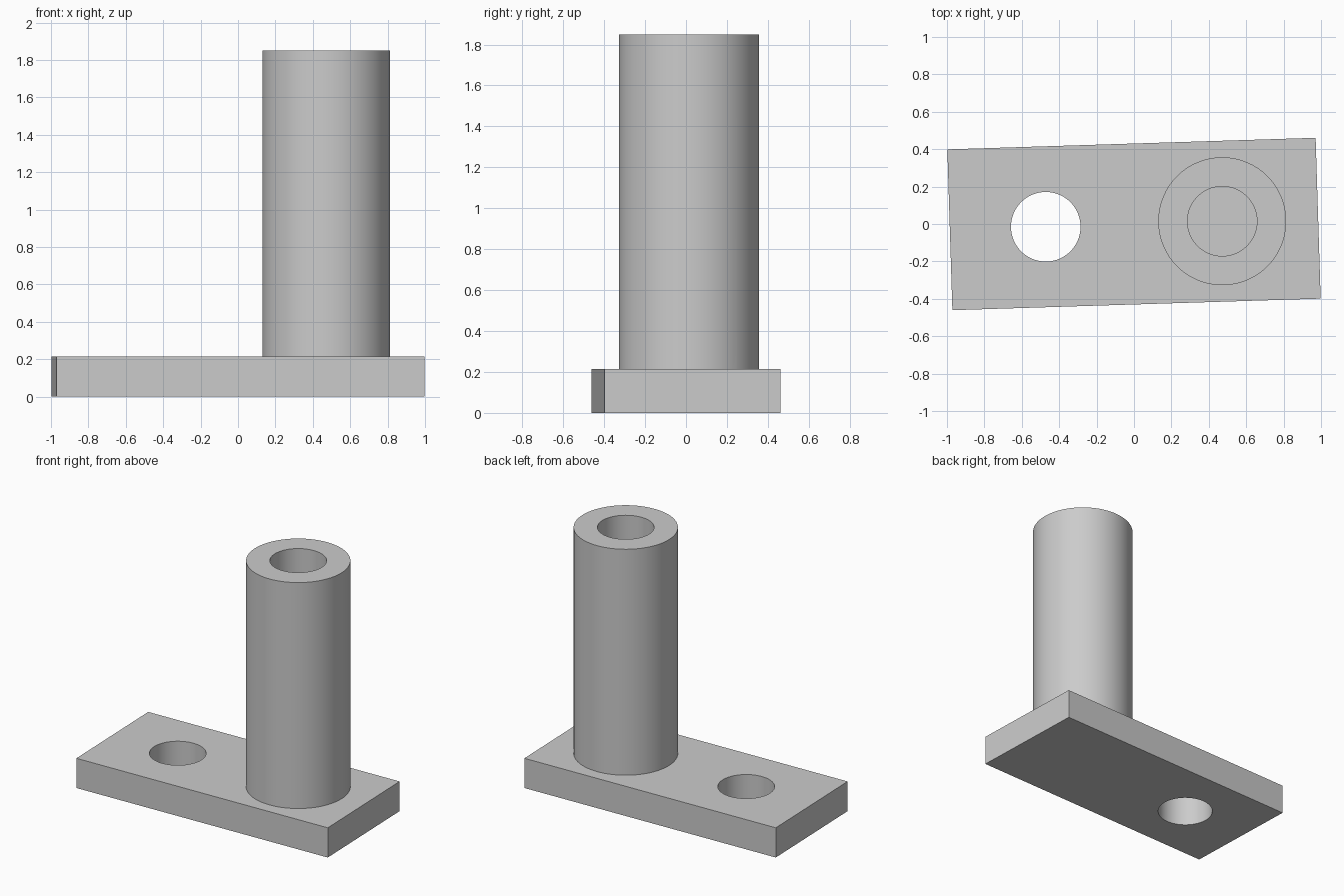
import bpy
import math
from mathutils import Matrix

if "Cube" in bpy.data.objects:
    bpy.data.objects.remove(bpy.data.objects["Cube"], do_unlink=True)

LENGTH, WIDTH, THICK = 1.97, 0.86, 0.215
HEIGHT = 1.85
SPACING = 0.472          # distance of post and hole from the centre
POST_R, BORE_R = 0.342, 0.186
TURN = Matrix.Rotation(math.radians(1.8), 4, "Z")

grey = bpy.data.materials.new("plain grey")
grey.use_nodes = True
colour = (0.6, 0.6, 0.6, 1)
grey.diffuse_color = colour
grey.node_tree.nodes["Principled BSDF"].inputs["Base Color"].default_value = colour


def cylinder(name, x, radius, z0, z1):
    bpy.ops.mesh.primitive_cylinder_add(vertices=96, radius=radius, depth=z1 - z0,
                                        location=(x, 0, (z0 + z1) / 2))
    ob = bpy.context.object
    ob.name = name
    ob.data.materials.append(grey)
    return ob


def combine(target, tool, operation):
    """Apply a boolean and remove the tool."""
    mod = target.modifiers.new(operation.lower(), "BOOLEAN")
    mod.object, mod.operation, mod.solver = tool, operation, "EXACT"
    bpy.context.view_layer.objects.active = target
    bpy.ops.object.modifier_apply(modifier=mod.name)
    bpy.data.objects.remove(tool, do_unlink=True)


# Base plate
bpy.ops.mesh.primitive_cube_add(size=1, location=(0, 0, THICK / 2))
bracket = bpy.context.object
bracket.name = "base_plate_with_post"
bracket.scale = (LENGTH, WIDTH, THICK)
bpy.ops.object.transform_apply(location=True, scale=True)
bracket.data.materials.append(grey)

# Through hole in the plate
combine(bracket, cylinder("hole_cutter", -SPACING, BORE_R, -0.1, THICK + 0.1), "DIFFERENCE")

# Hollow post, bored down to the plate
post = cylinder("post", SPACING, POST_R, THICK / 2, HEIGHT)
combine(post, cylinder("bore_cutter", SPACING, BORE_R, 0, HEIGHT + 0.1), "DIFFERENCE")
combine(bracket, post, "UNION")

# Slight turn of the whole piece, and shading
bracket.data.transform(TURN)
bpy.ops.object.select_all(action="DESELECT")
bracket.select_set(True)
bpy.context.view_layer.objects.active = bracket
bpy.ops.object.shade_smooth_by_angle(angle=math.radians(30))
